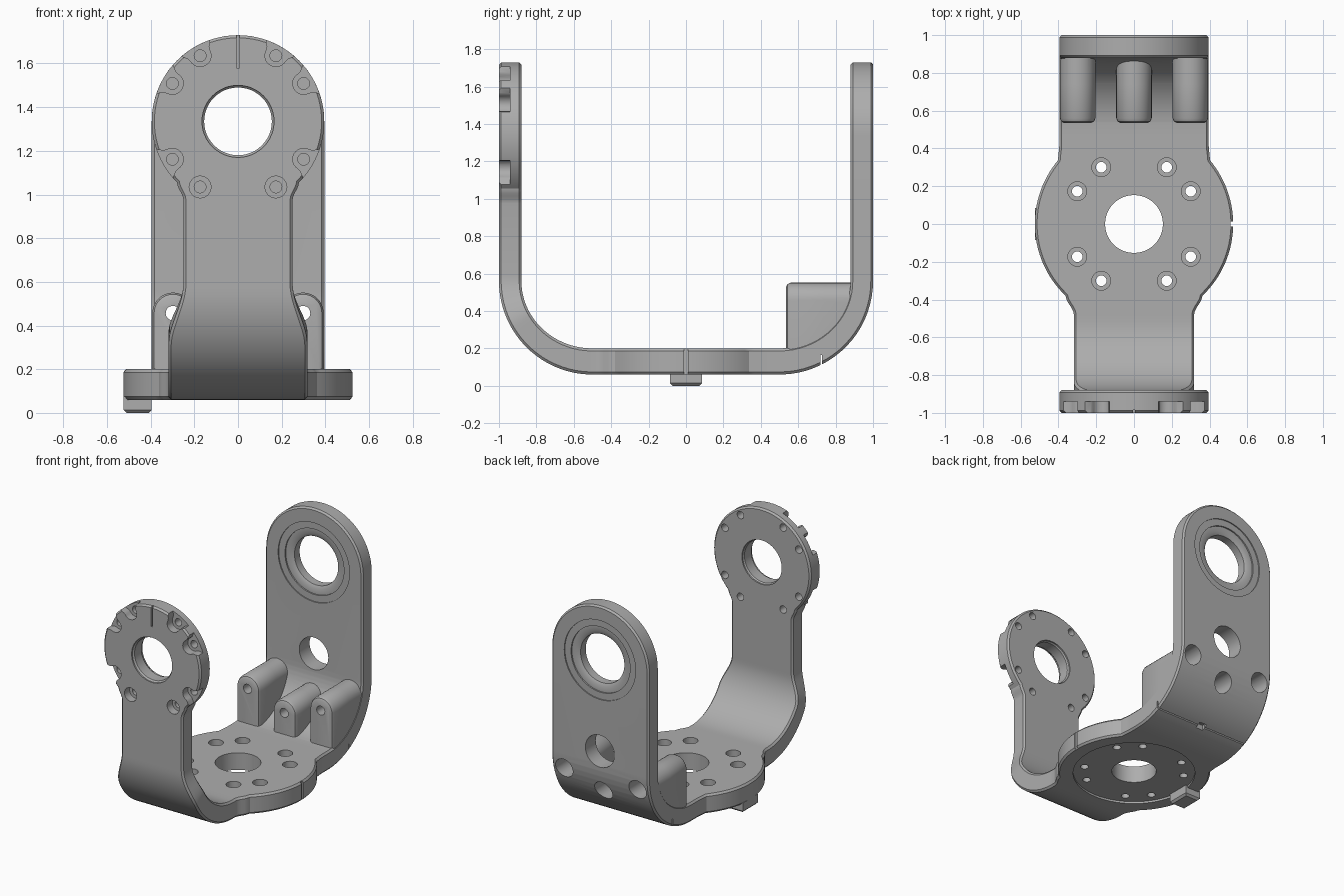
import bpy, bmesh, math
from math import sin, cos, pi, radians

if "Cube" in bpy.data.objects:
    bpy.data.objects.remove(bpy.data.objects["Cube"])

metal = bpy.data.materials.new("plain_grey_metal")
metal.use_nodes = True
GREY = (0.42, 0.42, 0.42, 1)
metal.diffuse_color = GREY
metal.node_tree.nodes["Principled BSDF"].inputs["Base Color"].default_value = GREY


def loft(name, rings, cap=True):
    """Join equal-sized rings of points into one closed mesh."""
    bm = bmesh.new()
    loops = [[bm.verts.new(p) for p in ring] for ring in rings]
    n = len(loops[0])
    for a, b in zip(loops, loops[1:]):
        for i in range(n):
            j = (i + 1) % n
            bm.faces.new((a[i], a[j], b[j], b[i]))
    if cap:
        bm.faces.new(loops[0])
        bm.faces.new(loops[-1])
    bmesh.ops.remove_doubles(bm, verts=bm.verts, dist=1e-5)
    bmesh.ops.recalc_face_normals(bm, faces=bm.faces)
    mesh = bpy.data.meshes.new(name)
    bm.to_mesh(mesh)
    bm.free()
    mesh.materials.append(metal)
    ob = bpy.data.objects.new(name, mesh)
    bpy.context.collection.objects.link(ob)
    return ob


def turned(name, axis, u, v, profile, n=48):
    """Revolve (height, radius) pairs about a line along y (u=x, v=z) or z (u=x, v=y)."""
    def place(a, b, h):
        return (a, h, b) if axis == "y" else (a, b, h)
    return loft(name, [[place(u + r * cos(2 * pi * i / n), v + r * sin(2 * pi * i / n), h)
                        for i in range(n)] for h, r in profile])


def box(name, x0, x1, y0, y1, z0, z1):
    return loft(name, [[(x0, y0, z), (x1, y0, z), (x1, y1, z), (x0, y1, z)] for z in (z0, z1)])


def combine(target, other, operation="DIFFERENCE"):
    mod = target.modifiers.new("shape", "BOOLEAN")
    mod.operation, mod.solver, mod.object = operation, "EXACT", other
    bpy.context.view_layer.objects.active = target
    bpy.ops.object.modifier_apply(modifier=mod.name)
    bpy.data.objects.remove(other)


# Flat outline of the strap: s runs along it, w is its half width
BEND = pi / 4          # length of each bend
HUB = 2.06             # s of the arm hole centres
HUB_Z = 1.335


def arc(centre, r, a0, a1, n):
    return [(centre - r * cos(radians(a0 + (a1 - a0) * i / n)),
             r * sin(radians(a0 + (a1 - a0) * i / n))) for i in range(n + 1)]


def ease(s0, w0, s1, w1, n):
    return [(s0 + (s1 - s0) * i / n, w0 + (w1 - w0) * (3 - 2 * i / n) * (i / n) ** 2)
            for i in range(1, n)]


outline = (arc(-HUB, 0.395, 0, 135, 36) + ease(-1.781, 0.279, -1.70, 0.25, 6)
           + [(-1.70, 0.25), (-1.32, 0.25)] + ease(-1.32, 0.25, -1.02, 0.318, 12)
           + [(-1.02, 0.318)] + ease(-1.02, 0.318, -0.48, 0.318, 14) + [(-0.48, 0.318)]
           + ease(-0.48, 0.318, -0.38, 0.362, 5) + arc(0, 0.525, 43.6, 130, 30)
           + ease(0.34, 0.402, 0.42, 0.395, 3) + [(0.42, 0.395)]
           + ease(0.42, 0.395, 1.29, 0.395, 20) + [(1.29, 0.395)]
           + arc(HUB, 0.395, 90, 180, 30))


def bend(s, w, t):
    """Fold the flat strap into a U; t goes from the outer to the inner skin."""
    side = 1 if s > 0 else -1
    d = abs(s)
    a = min(max(d - 0.5, 0) / BEND, 1) * pi / 2
    y = min(d, 0.5) + (0.5 - 0.12 * t) * sin(a)
    z = 0.56 - (0.5 - 0.14 * t) * cos(a) + max(d - 0.5 - BEND, 0)
    return (w, side * y, z)


sections = []
CHAMFER = 0.012
for i, (s, w) in enumerate(outline):
    if i in (0, len(outline) - 1):
        ns, nw, w = (-1 if i == 0 else 1), 0, 0
    else:
        ds = outline[i + 1][0] - outline[i - 1][0]
        dw = outline[i + 1][1] - outline[i - 1][1]
        ns, nw = -dw / math.hypot(ds, dw), ds / math.hypot(ds, dw)
    si, wi = s - CHAMFER * ns, max(w - CHAMFER * nw, 0)
    layers = [(si, wi, 0), (s, w, 0.1), (s, w, 0.9), (si, wi, 1)]
    sections.append([bend(*p) for p in layers]
                    + [bend(p, -q, t) for p, q, t in reversed(layers)])
bracket = loft("u_bracket", sections, cap=False)


# Three round-topped screw bosses at the foot of the back arm
def boss(x, zc):
    rings = []
    for y, r, foot in ((0.535, 0.072, 0.14), (0.542, 0.086, 0.14), (0.56, 0.094, 0.14),
                       (0.74, 0.094, 0.14), (0.745, 0.094, 0.265), (0.89, 0.094, 0.265)):
        rings.append([(x + r, y, foot)] + [(x + r * cos(pi * i / 16), y, zc + r * sin(pi * i / 16))
                     for i in range(17)] + [(x - r, y, foot)])
    return loft("screw_boss", rings)


SCREWS = [(-0.298, 0.457), (0, 0.36), (0.298, 0.457)]
for x, z in SCREWS:
    combine(bracket, boss(x, z), "UNION")
for x, z in SCREWS:
    combine(bracket, turned("screw_bore", "y", x, z,
                            [(0.4, 0.033), (0.8, 0.033), (0.8, 0.07), (1.1, 0.07)], 32))

# Back arm: stepped bearing seat and cable hole
seat = [(0.85, 0.29), (0.888, 0.29), (0.888, 0.24), (0.898, 0.24), (0.898, 0.2), (0.91, 0.178)]
combine(bracket, turned("bearing_seat", "y", 0, HUB_Z,
                        seat + [(1.88 - h, r) for h, r in reversed(seat)], 64))
combine(bracket, turned("cable_hole", "y", 0, 0.665, [(0.8, 0.118), (1.1, 0.118)]))

# Front hub: centre bore, ring of screw holes, open pockets and index mark
combine(bracket, turned("hub_bore", "y", 0, HUB_Z,
                        [(-1.1, 0.165), (-0.99, 0.165), (-0.98, 0.155), (-0.9, 0.155),
                         (-0.89, 0.162), (-0.8, 0.162)], 48))


def pocket(angle):
    """Round pocket that flares open towards the rim."""
    shape = [(0.05 * cos(radians(a)), 0.05 * sin(radians(a))) for a in range(90, 271, 15)]
    shape += [(0.015, -0.054), (0.06, -0.09), (0.06, 0.09), (0.015, 0.054)]
    pts = [((0.347 + p) * sin(angle) + q * cos(angle),
            HUB_Z + (0.347 + p) * cos(angle) - q * sin(angle)) for p, q in shape]
    return loft("pocket", [[(x, y, z) for x, z in pts] for y in (-1.1, -0.94)])


for side in (-1, 1):
    for deg in (30, 60, 120, 150):
        ang = side * radians(deg)
        x, z = 0.347 * sin(ang), HUB_Z + 0.347 * cos(ang)
        if deg < 150:
            combine(bracket, pocket(ang))
            steps = [(-1.1, 0.027), (-0.8, 0.027)]
        else:
            steps = [(-1.1, 0.05), (-0.94, 0.05), (-0.94, 0.027), (-0.8, 0.027)]
        combine(bracket, turned("hub_screw_hole", "y", x, z, steps, 24))
combine(bracket, box("hub_index_mark", -0.006, 0.006, -1.1, -0.985, 1.58, 1.8))

# Floor: recess underneath, centre hole, ring of counterbored holes
combine(bracket, turned("floor_recess", "z", 0, 0, [(-0.1, 0.42), (0.075, 0.42)], 64))
combine(bracket, turned("floor_hole", "z", 0, 0, [(-0.1, 0.153), (0.4, 0.153)]))
for i in range(12):
    if i % 3:
        a = radians(30 * i)
        combine(bracket, turned("floor_screw_hole", "z", 0.347 * cos(a), 0.347 * sin(a),
                                [(0, 0.028), (0.13, 0.028), (0.13, 0.05), (0.4, 0.05)], 24))

# Witness grooves on the floor rim and across the back bend
combine(bracket, box("rim_groove", 0.512, 0.6, -0.012, 0.012, 0, 0.3))
combine(bracket, box("bend_groove", -0.6, 0.6, 0.718, 0.726, 0.05, 0.165))
combine(bracket, box("bend_notch", -0.03, 0.03, 0.70, 0.745, 0.05, 0.14))

# Stop tab under the floor edge
tab_rings = []
for z, c in ((0, 0.014), (0.014, 0), (0.075, 0)):
    x0, x1, y = -0.524 + c, -0.395 - c, 0.085 - c
    tab_rings.append([(x0, -y, z), (x1, -y, z), (x1, y, z), (x0, y, z)])
tab = loft("stop_tab", tab_rings)

# Smooth the rounds and keep the machined edges crisp
for ob in (bracket, tab):
    bpy.ops.object.select_all(action="DESELECT")
    ob.select_set(True)
    bpy.context.view_layer.objects.active = ob
    bpy.ops.object.shade_smooth_by_angle(angle=radians(30))
